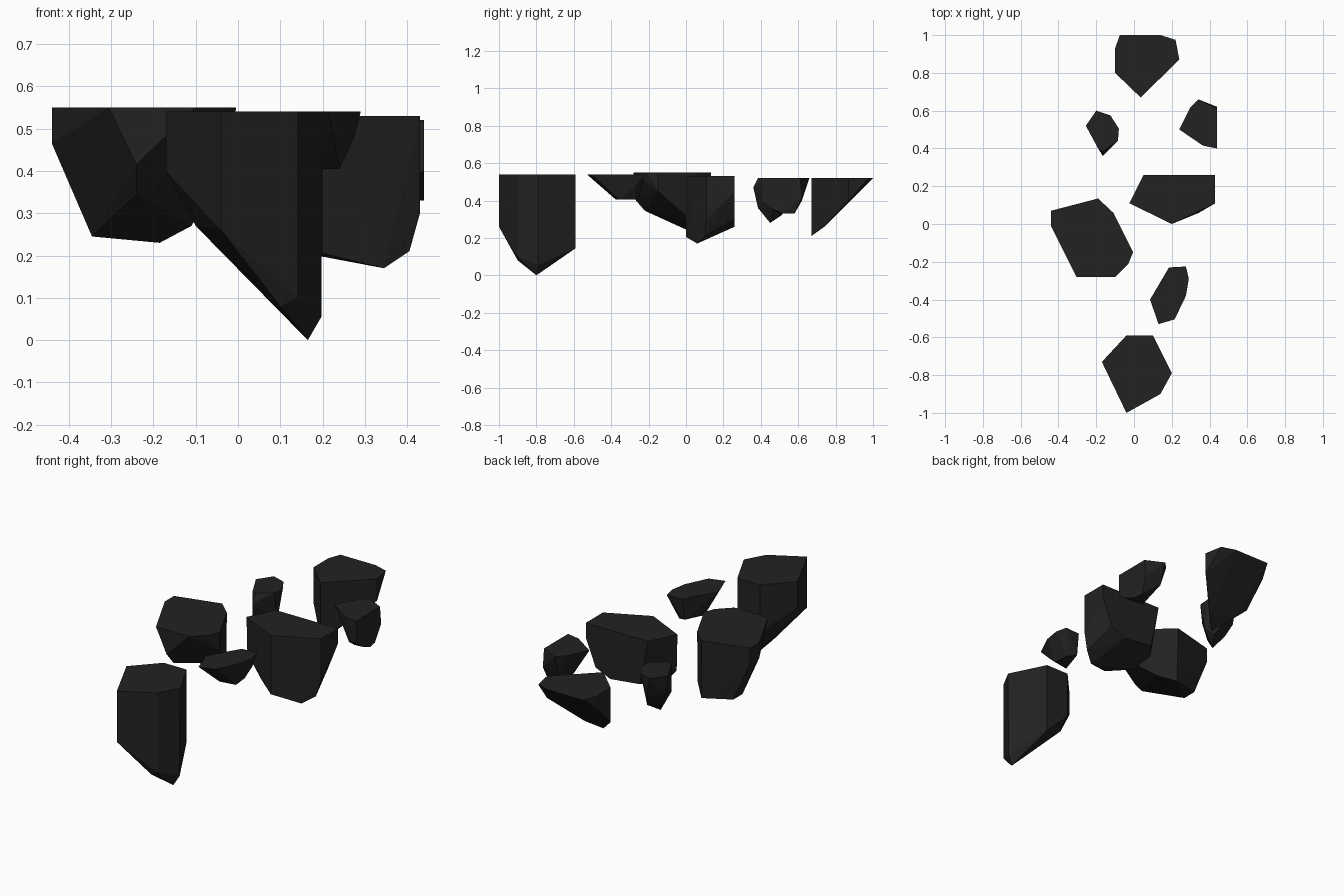
import bpy, bmesh
from math import radians

stone = bpy.data.materials.new("dark_stone")
stone.diffuse_color = (0.016, 0.016, 0.016, 1)


def rock(name, z, outline, under):
    """Flat-topped faceted rock: hull of a top outline and its underside corners."""
    bm = bmesh.new()
    for p in [(x, y, z) for x, y in outline] + under:
        bm.verts.new(p)
    hull = bmesh.ops.convex_hull(bm, input=bm.verts[:])
    spare = {v for v in hull["geom_interior"] + hull["geom_unused"]
             if isinstance(v, bmesh.types.BMVert)}
    bmesh.ops.delete(bm, geom=list(spare), context='VERTS')
    bmesh.ops.dissolve_limit(bm, angle_limit=radians(2), verts=bm.verts[:], edges=bm.edges[:])
    bmesh.ops.recalc_face_normals(bm, faces=bm.faces[:])
    mesh = bpy.data.meshes.new(name)
    bm.to_mesh(mesh)
    bm.free()
    mesh.materials.append(stone)
    bpy.context.collection.objects.link(bpy.data.objects.new(name, mesh))


# tall pointed rock at the front
rock("front_tall_rock", 0.54,
     [(-.04, -.59), (.10, -.59), (.20, -.79), (.14, -.90), (-.04, -1.0), (-.17, -.73)],
     [(.197, -.79, .055), (.14, -.90, .10), (.165, -.80, 0), (.10, -.90, .08),
      (-.04, -1.0, .26), (-.17, -.73, .40), (-.10, -.72, .27), (-.04, -.59, .28),
      (.10, -.59, .145)])

# broad rock on the left
rock("left_broad_rock", 0.55,
     [(-.44, .07), (-.19, .135), (-.11, .06), (-.005, -.15), (-.03, -.21),
      (-.10, -.28), (-.305, -.28), (-.44, -.01)],
     [(-.44, .07, .465), (-.44, -.01, .465), (-.24, -.28, .415), (-.24, -.22, .345),
      (-.345, 0, .245), (-.345, .08, .245), (-.185, .13, .23), (-.11, .055, .27),
      (-.01, -.15, .45)])

# deep rock on the right
rock("right_deep_rock", 0.53,
     [(.05, .26), (.43, .26), (.43, .11), (.20, 0), (-.025, .11)],
     [(.20, 0, .205), (.43, .11, .30), (.405, .10, .21), (.345, .06, .17),
      (.43, .26, .45), (.37, .26, .30), (.28, .26, .26), (-.02, .11, .33),
      (.08, .09, .22), (.10, .26, .28)])

# wedge rock at the back
rock("back_wedge_rock", 0.52,
     [(-.10, .93), (-.075, 1.0), (.14, 1.0), (.22, .975), (.24, .87), (.035, .67), (-.10, .80)],
     [(.035, .67, .21), (.24, .87, .40), (.10, .74, .26), (-.10, .80, .33),
      (-.05, .76, .285), (-.10, .93, .46)])

# small rocks filling the gaps
rock("small_right_rock", 0.52,
     [(.34, .66), (.44, .61), (.44, .40), (.365, .415), (.24, .50), (.30, .62)],
     [(.44, .40, .40), (.44, .45, .36), (.44, .52, .33), (.43, .58, .33), (.44, .62, .42),
      (.36, .50, .33), (.38, .425, .38), (.34, .62, .40)])
rock("small_left_rock", 0.52,
     [(-.255, .52), (-.20, .60), (-.125, .575), (-.08, .505), (-.085, .44),
      (-.165, .385), (-.19, .40)],
     [(-.165, .36, .47), (-.18, .385, .36), (-.16, .45, .28), (-.12, .51, .32),
      (-.20, .50, .34), (-.24, .52, .42), (-.09, .47, .36), (-.17, .58, .42)])
rock("small_front_rock", 0.54,
     [(.185, -.23), (.275, -.225), (.29, -.29), (.275, -.38), (.215, -.505),
      (.13, -.53), (.085, -.40)],
     [(.24, -.36, .405), (.23, -.27, .405), (.15, -.375, .405), (.275, -.27, .48),
      (.18, -.25, .42)])
